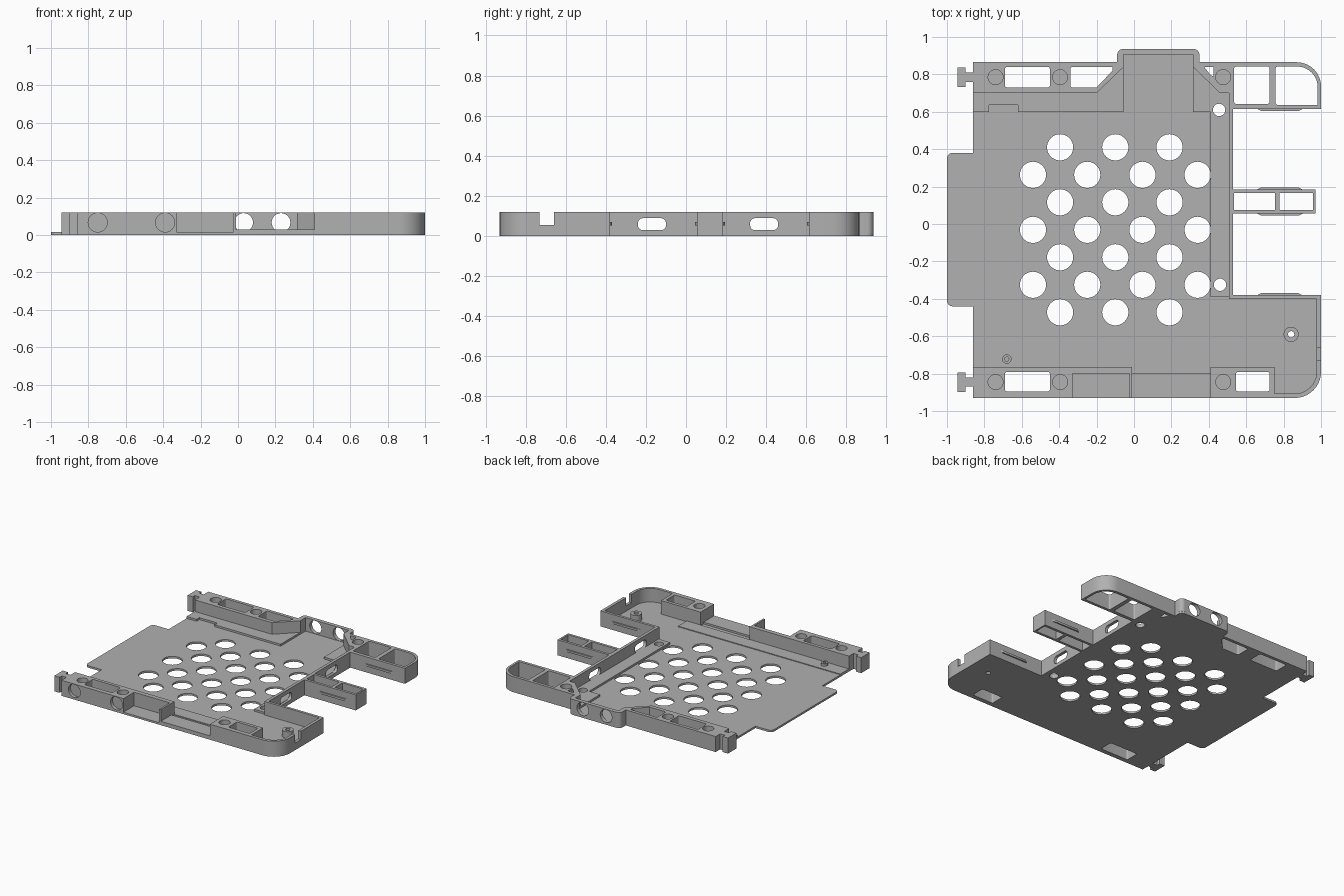
import bpy, bmesh, math
from mathutils import Vector, Matrix

cube = bpy.data.objects.get("Cube")
if cube:
    bpy.data.objects.remove(cube, do_unlink=True)

grey = bpy.data.materials.new("plain grey")
grey.use_nodes = True
grey.diffuse_color = (0.44, 0.44, 0.44, 1)
grey.node_tree.nodes["Principled BSDF"].inputs["Base Color"].default_value = grey.diffuse_color

PLANES = {
    "xy": Matrix.Identity(4),
    "xz": Matrix(((1, 0, 0, 0), (0, 0, 1, 0), (0, 1, 0, 0), (0, 0, 0, 1))),
    "yz": Matrix(((0, 0, 1, 0), (1, 0, 0, 0), (0, 1, 0, 0), (0, 0, 0, 1))),
}


def circle(x, y, r, n=32):
    return [(x + r * math.cos(i * math.tau / n), y + r * math.sin(i * math.tau / n)) for i in range(n)]


def fillet(points, steps=10):
    """Outline whose corners may carry a radius as third value."""
    out = []
    for i, p in enumerate(points):
        c = Vector(p[:2])
        if len(p) < 3 or p[2] == 0:
            out.append(tuple(c))
            continue
        a = (Vector(points[i - 1][:2]) - c).normalized()
        b = (Vector(points[(i + 1) % len(points)][:2]) - c).normalized()
        half = a.angle(b) / 2
        centre = c + (a + b).normalized() * p[2] / math.sin(half)
        start = c + a * p[2] / math.tan(half) - centre
        end = c + b * p[2] / math.tan(half) - centre
        turn = math.atan2(start.x * end.y - start.y * end.x, start.dot(end))
        for k in range(steps + 1):
            t = turn * k / steps
            out.append((centre.x + start.x * math.cos(t) - start.y * math.sin(t),
                        centre.y + start.x * math.sin(t) + start.y * math.cos(t)))
    return out


def rect(x0, x1, y0, y1, r=0):
    return fillet([(x0, y0, r), (x1, y0, r), (x1, y1, r), (x0, y1, r)], 6)


def prism(name, outline, lo, hi, holes=(), plane="xy"):
    """Extrude an outline with holes between lo and hi along the plane normal."""
    curve = bpy.data.curves.new(name, "CURVE")
    curve.dimensions = "2D"
    curve.fill_mode = "BOTH"
    curve.extrude = (hi - lo) / 2
    for loop in [outline, *holes]:
        spline = curve.splines.new("POLY")
        spline.points.add(len(loop) - 1)
        for point, (x, y) in zip(spline.points, loop):
            point.co = (x, y, 0, 1)
        spline.use_cyclic_u = True
    temp = bpy.data.objects.new(name, curve)
    bpy.context.collection.objects.link(temp)
    graph = bpy.context.evaluated_depsgraph_get()
    mesh = bpy.data.meshes.new_from_object(temp.evaluated_get(graph))
    bpy.data.objects.remove(temp, do_unlink=True)
    mesh.transform(PLANES[plane] @ Matrix.Translation((0, 0, (lo + hi) / 2)))
    bm = bmesh.new()
    bm.from_mesh(mesh)
    bmesh.ops.remove_doubles(bm, verts=bm.verts, dist=1e-5)
    bmesh.ops.recalc_face_normals(bm, faces=bm.faces)
    bm.to_mesh(mesh)
    bm.free()
    mesh.materials.clear()
    mesh.materials.append(grey)
    obj = bpy.data.objects.new(name, mesh)
    bpy.context.collection.objects.link(obj)
    bpy.ops.object.select_all(action="DESELECT")
    obj.select_set(True)
    bpy.context.view_layer.objects.active = obj
    bpy.ops.object.shade_smooth_by_angle(angle=math.radians(30))
    return obj


FLOOR, SHELF, MID, TOP = 0.015, 0.03, 0.06, 0.12

# Shared openings
back_windows = [rect(-0.69, -0.45, 0.73, 0.84, 0.012),
                fillet([(-0.34, 0.73, 0.012), (-0.2, 0.73), (-0.115, 0.82), (-0.115, 0.84), (-0.34, 0.84, 0.012)])]
gusset_window = [(0.375, 0.84), (0.425, 0.84), (0.425, 0.79), (0.41, 0.795)]
front_windows = [rect(-0.69, -0.45, -0.895, -0.79, 0.012), rect(-0.34, -0.33, -0.88, -0.80)]
corner_window = rect(0.545, 0.725, -0.895, -0.79, 0.012)
screw_holes = [circle(0.455, 0.61, 0.033), circle(0.46, -0.325, 0.033)]
vents = []
for row in range(7):
    xs = (-0.395, -0.10, 0.19) if row % 2 == 0 else (-0.54, -0.25, 0.045, 0.34)
    vents += [circle(x, 0.41 - 0.147 * row, 0.07, 40) for x in xs]

# Base plate with side tab, bump and corner extension
base = fillet([(-0.86, -0.93), (1, -0.93, 0.14), (1, -0.38), (0.53, -0.38), (0.53, 0.865), (0.35, 0.865),
               (0.35, 0.935, 0.035), (-0.09, 0.935, 0.035), (-0.09, 0.865), (-0.86, 0.865),
               (-0.86, 0.38), (-1, 0.38, 0.03), (-1, -0.44, 0.03), (-0.86, -0.44)])
prism("base_plate", base, 0, FLOOR, vents + back_windows + screw_holes
      + [gusset_window, front_windows[0], corner_window, circle(0.84, -0.59, 0.017)])

# Low shelves on the floor
prism("back_shelf", [(-0.86, 0.60), (-0.775, 0.60), (-0.775, 0.635), (-0.62, 0.635), (-0.62, 0.60),
                     (-0.055, 0.60), (-0.055, 0.84), (-0.2, 0.70), (-0.86, 0.70)], FLOOR, SHELF)
prism("side_shelf", [(0.41, -0.39), (0.51, -0.39), (0.51, 0.70), (0.46, 0.70), (0.315, 0.84),
                     (0.315, 0.60), (0.41, 0.60)], FLOOR, SHELF, screw_holes)
prism("front_strip", rect(-0.86, 0.53, -0.765, -0.66), FLOOR, 0.021)
prism("front_ledge", rect(-0.01, 0.41, -0.93, -0.80), FLOOR, SHELF)

# Back rail, in two layers so the round sockets are blind
back_rail = [(-0.86, 0.70), (-0.2, 0.70), (-0.055, 0.84), (-0.055, 0.865), (-0.86, 0.865)]
gusset = [(0.315, 0.84), (0.46, 0.70), (0.53, 0.70), (0.53, 0.865), (0.315, 0.865)]
for label, lo, hi in (("lower", FLOOR, MID), ("upper", MID, TOP)):
    blind = label == "upper"
    sockets = [circle(x, 0.785, 0.04) for x in (-0.74, -0.395)] if blind else []
    prism(f"back_rail_{label}", back_rail, lo, hi, back_windows + sockets)
    prism(f"back_gusset_{label}", gusset, lo, hi,
          [gusset_window] + ([circle(0.477, 0.785, 0.04)] if blind else []))
    # Front rail and corner block
    sockets = [circle(x, -0.845, 0.04) for x in (-0.74, -0.395)] if blind else []
    prism(f"front_rail_{label}", rect(-0.86, -0.33, -0.905, -0.765), lo, hi, [front_windows[0]] + sockets)
    prism(f"corner_block_{label}", rect(0.41, 0.75, -0.93, -0.765), lo, hi,
          [corner_window] + ([circle(0.477, -0.845, 0.04)] if blind else []))

# Front rail face with round recesses, and the open pocket beside it
prism("front_rail_face", rect(-0.86, -0.33, FLOOR, TOP), -0.93, -0.905,
      [circle(x, 0.067, 0.051) for x in (-0.75, -0.39)], "xz")
prism("pocket_wall", [(-0.33, -0.80), (-0.025, -0.80), (-0.025, -0.93), (-0.01, -0.93),
                      (-0.01, -0.765), (-0.33, -0.765)], FLOOR, TOP)

# Back bump walls
prism("bump_wall", rect(-0.055, 0.315, FLOOR, TOP), 0.905, 0.935,
      [circle(x, 0.067, 0.05) for x in (0.03, 0.23)], "xz")
for label, side in (("right", -1), ("left", 1)):
    outer, inner = 0.13 + side * 0.22, 0.13 + side * 0.185
    prism(f"bump_side_{label}", fillet([(inner, 0.84), (outer, 0.865), (outer, 0.935, 0.03),
                                        (inner, 0.935)]), FLOOR, TOP)

# Slotted divider wall
prism("divider_wall", rect(-0.40, 0.70, FLOOR, TOP), 0.507, 0.53,
      [rect(y, y + 0.14, 0.028, 0.088, 0.025) for y in (-0.24, 0.32)], "yz")

# Open side frames
prism("back_side_frame", fillet([(0.53, 0.615), (1, 0.615), (1, 0.865, 0.13), (0.53, 0.865)]), 0, TOP,
      [rect(0.535, 0.725, 0.642, 0.842, 0.012),
       fillet([(0.757, 0.637, 0.012), (0.982, 0.637), (0.982, 0.842, 0.11), (0.757, 0.842, 0.012)])])
prism("middle_arm", rect(0.53, 0.97, 0.055, 0.185), 0, TOP,
      [rect(0.535, 0.753, 0.075, 0.165), rect(0.778, 0.957, 0.075, 0.165)])

# Corner enclosure walls
prism("corner_wall", fillet([(0.75, -0.93), (1, -0.93, 0.14), (1, -0.765), (0.977, -0.765),
                             (0.977, -0.907, 0.117), (0.75, -0.907)]), FLOOR, TOP)
prism("notched_wall", [(-0.765, FLOOR), (-0.38, FLOOR), (-0.38, TOP), (-0.66, TOP), (-0.66, 0.055),
                       (-0.73, 0.055), (-0.73, TOP), (-0.765, TOP)], 0.977, 1, (), "yz")
prism("corner_back_wall", rect(0.51, 0.99, -0.40, -0.38), FLOOR, TOP)

# Guide ribs on the arms
for i, y in enumerate((0.605, 0.185, 0.045, -0.38)):
    prism(f"guide_rib_{i}", fillet([(0.66, y), (0.68, y + 0.01), (0.88, y + 0.01), (0.90, y)]
                                   if i in (1, 3) else
                                   [(0.66, y + 0.01), (0.68, y), (0.88, y), (0.90, y + 0.01)]), 0.052, 0.068)

# Screw bosses
prism("corner_boss", circle(0.84, -0.59, 0.04), FLOOR, 0.065, [circle(0.84, -0.59, 0.017)])
prism("front_boss", circle(-0.68, -0.722, 0.025), FLOOR, 0.04, [circle(-0.68, -0.722, 0.011)])

# T-shaped connectors
for label, y in (("back", 0.785), ("front", -0.845)):
    prism(f"{label}_connector", [(-0.945, y - 0.052), (-0.90, y - 0.052), (-0.90, y - 0.025), (-0.86, y - 0.025),
                                 (-0.86, y + 0.025), (-0.90, y + 0.025), (-0.90, y + 0.052),
                                 (-0.945, y + 0.052)], 0, TOP)
